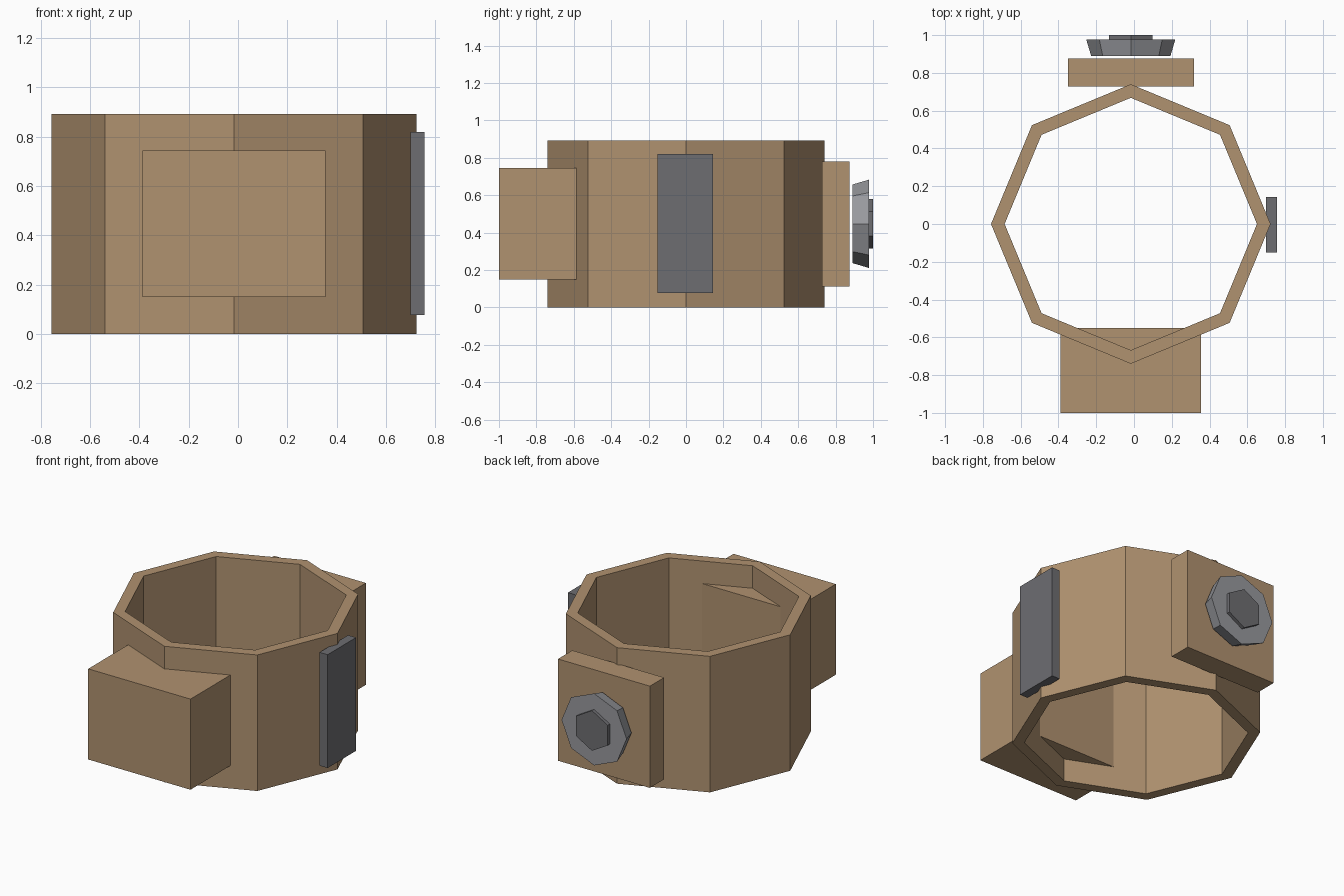
import bpy, bmesh
from math import cos, sin, tau
from mathutils import Vector

cube = bpy.data.objects.get("Cube")
if cube:
    bpy.data.objects.remove(cube, do_unlink=True)


def make_material(name, rgb):
    mat = bpy.data.materials.new(name)
    mat.use_nodes = True
    mat.diffuse_color = (*rgb, 1)
    mat.node_tree.nodes["Principled BSDF"].inputs["Base Color"].default_value = (*rgb, 1)
    return mat


TAN = make_material("tan", (0.434, 0.287, 0.162))
DARK = make_material("dark grey", (0.155, 0.155, 0.167))
LIGHT = make_material("light grey", (0.314, 0.319, 0.342))


def finish(name, bm, mat):
    bmesh.ops.recalc_face_normals(bm, faces=bm.faces)
    mesh = bpy.data.meshes.new(name)
    bm.to_mesh(mesh)
    bm.free()
    mesh.materials.append(mat)
    obj = bpy.data.objects.new(name, mesh)
    bpy.context.scene.collection.objects.link(obj)
    return obj


def box(name, low, high, mat):
    low, high = Vector(low), Vector(high)
    bm = bmesh.new()
    bmesh.ops.create_cube(bm, size=1)
    for v in bm.verts:
        v.co = (low + high) / 2 + v.co * (high - low)
    return finish(name, bm, mat)


def loft(name, place, sections, sides, mat, turn=0, closed=False):
    """Join polygon sections (radius, offset); closed loops first to last."""
    bm = bmesh.new()
    rings = []
    for radius, offset in sections:
        angles = [turn + tau * i / sides for i in range(sides)]
        rings.append([bm.verts.new(place(radius * cos(a), radius * sin(a), offset)) for a in angles])
    pairs = list(zip(rings, rings[1:]))
    if closed:
        pairs.append((rings[-1], rings[0]))
    else:
        bm.faces.new(rings[0])
        bm.faces.new(rings[-1])
    for a, b in pairs:
        for i in range(sides):
            j = (i + 1) % sides
            bm.faces.new((a[i], a[j], b[j], b[i]))
    return finish(name, bm, mat)


def upright(u, v, w):
    return (u - 0.017, v, w)


def backward(u, v, w):
    return (u - 0.017, w, v + 0.447)


# Octagonal band, open at top and bottom
HEIGHT = 0.893
loft("band", upright, [(0.74, 0), (0.74, HEIGHT), (0.668, HEIGHT), (0.668, 0)], 8, TAN, closed=True)

# Blocks fixed to the band
box("front_block", (-0.388, -1, 0.15), (0.355, -0.55, 0.745), TAN)
box("back_block", (-0.35, 0.727, 0.113), (0.317, 0.875, 0.781), TAN)
box("side_plate", (0.699, -0.152, 0.076), (0.757, 0.144, 0.82), DARK)

# Flared dial with a hexagonal centre
loft("dial", backward, [(0.21, 0.89), (0.236, 0.978)], 8, LIGHT)
loft("dial_centre", backward, [(0.132, 0.97), (0.132, 1)], 6, DARK, turn=tau / 4)
